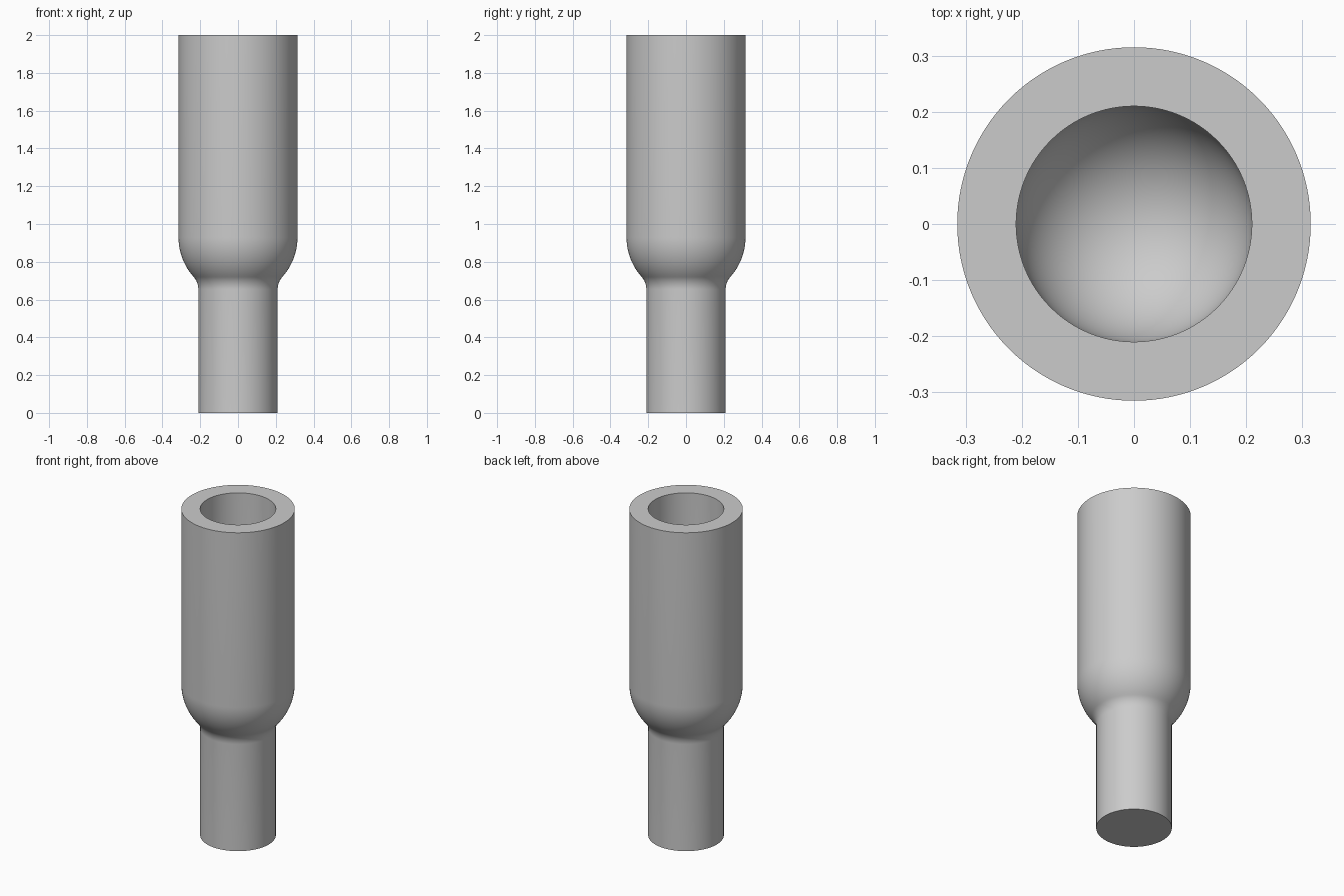
import bpy, bmesh, math

if "Cube" in bpy.data.objects:
    bpy.data.objects.remove(bpy.data.objects["Cube"])

R_OUT, R_IN, FILLET = 0.315, 0.21, 0.1   # body, bore and stem radius, neck blend
Z_C = 0.93                               # centre of the rounded body end
SEG = 128


def arc(cr, cz, r, a0, a1, n):
    """Points (radius, height) on an arc, angles in radians."""
    return [(cr + r * math.cos(a0 + (a1 - a0) * i / n),
             cz + r * math.sin(a0 + (a1 - a0) * i / n)) for i in range(n + 1)]


# Concave neck blend tangent to the stem and to the rounded body end
fr = R_IN + FILLET
fz = Z_C - math.sqrt((R_OUT + FILLET) ** 2 - fr ** 2)
tangent = math.atan2(fz - Z_C, fr)

profile = [(0, 0), (R_IN, 0)]                                      # stem base
profile += arc(fr, fz, FILLET, math.pi, math.pi + tangent, 10)     # neck
profile += arc(0, Z_C, R_OUT, tangent, 0, 16)[1:]                  # rounded end
profile += [(R_OUT, 2), (R_IN, 2)]                                 # flat rim
profile += arc(0, Z_C, R_IN, 0, -math.pi / 2, 24)                  # bore and round floor

# Revolve the profile
bm = bmesh.new()
verts = [bm.verts.new((r, 0, z)) for r, z in profile]
edges = [bm.edges.new(p) for p in zip(verts, verts[1:])]
bmesh.ops.spin(bm, geom=verts + edges, cent=(0, 0, 0), axis=(0, 0, 1),
               angle=math.tau, steps=SEG, use_merge=False)
bmesh.ops.remove_doubles(bm, verts=bm.verts, dist=1e-5)
bmesh.ops.recalc_face_normals(bm, faces=bm.faces)
mesh = bpy.data.meshes.new("socket_tube")
bm.to_mesh(mesh)
bm.free()

tube = bpy.data.objects.new("socket_tube", mesh)
bpy.context.collection.objects.link(tube)
grey = bpy.data.materials.new("light grey")
grey.diffuse_color = (0.6, 0.6, 0.6, 1)
grey.use_nodes = True
grey.node_tree.nodes["Principled BSDF"].inputs["Base Color"].default_value = grey.diffuse_color
mesh.materials.append(grey)

# Smooth walls with crisp rim and base edges
bpy.context.view_layer.objects.active = tube
tube.select_set(True)
bpy.ops.object.shade_smooth_by_angle(angle=math.radians(30))
